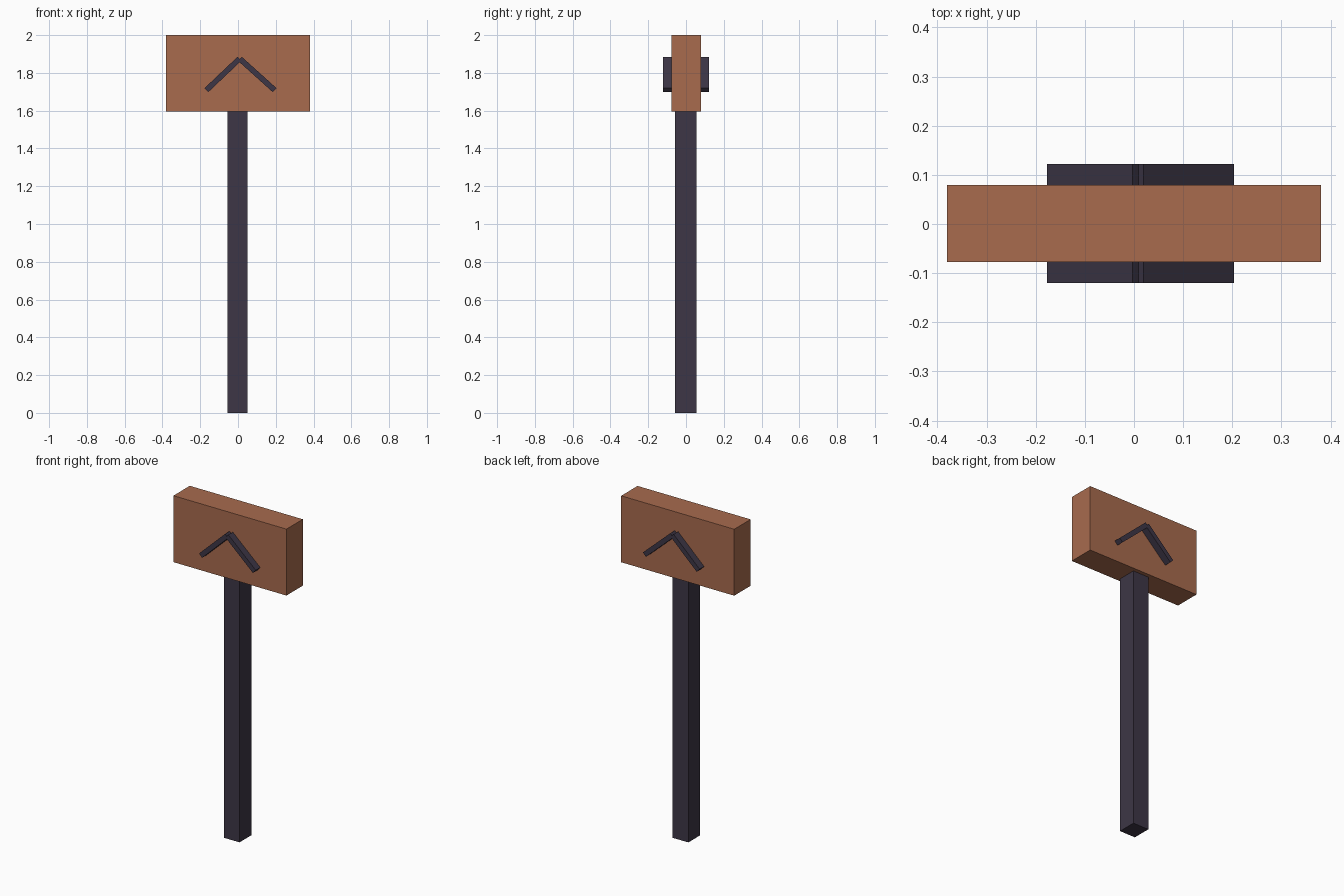
import bpy
import math

cube = bpy.data.objects.get("Cube")
if cube:
    bpy.data.objects.remove(cube, do_unlink=True)


def make_material(name, rgb):
    mat = bpy.data.materials.new(name)
    mat.use_nodes = True
    color = (*rgb, 1.0)
    mat.diffuse_color = color
    mat.node_tree.nodes["Principled BSDF"].inputs["Base Color"].default_value = color
    return mat


def box(name, center, size, mat, tilt=0.0):
    """Box of the given size, tilted about the front-to-back axis."""
    bpy.ops.mesh.primitive_cube_add(size=1, location=center)
    obj = bpy.context.object
    obj.name = name
    obj.scale = size
    obj.rotation_euler.y = math.radians(tilt)
    obj.data.materials.append(mat)
    return obj


clay = make_material("clay_brown", (0.392, 0.147, 0.076))
slate = make_material("dark_slate", (0.047, 0.037, 0.061))

# Upright post, let into the board
box("post", (-0.002, -0.001, 0.85), (0.106, 0.114, 1.7), slate)

# Sign board
box("board", (0, 0.001, 1.798), (0.76, 0.157, 0.404), clay)

# Arrow bars, running through the board and showing on both faces
box("arrow_bar_right", (-0.08, 0.001, 1.7915), (0.241, 0.243, 0.029), slate, -43.5)
box("arrow_bar_left", (0.102, 0.001, 1.7915), (0.248, 0.243, 0.029), slate, 42)
